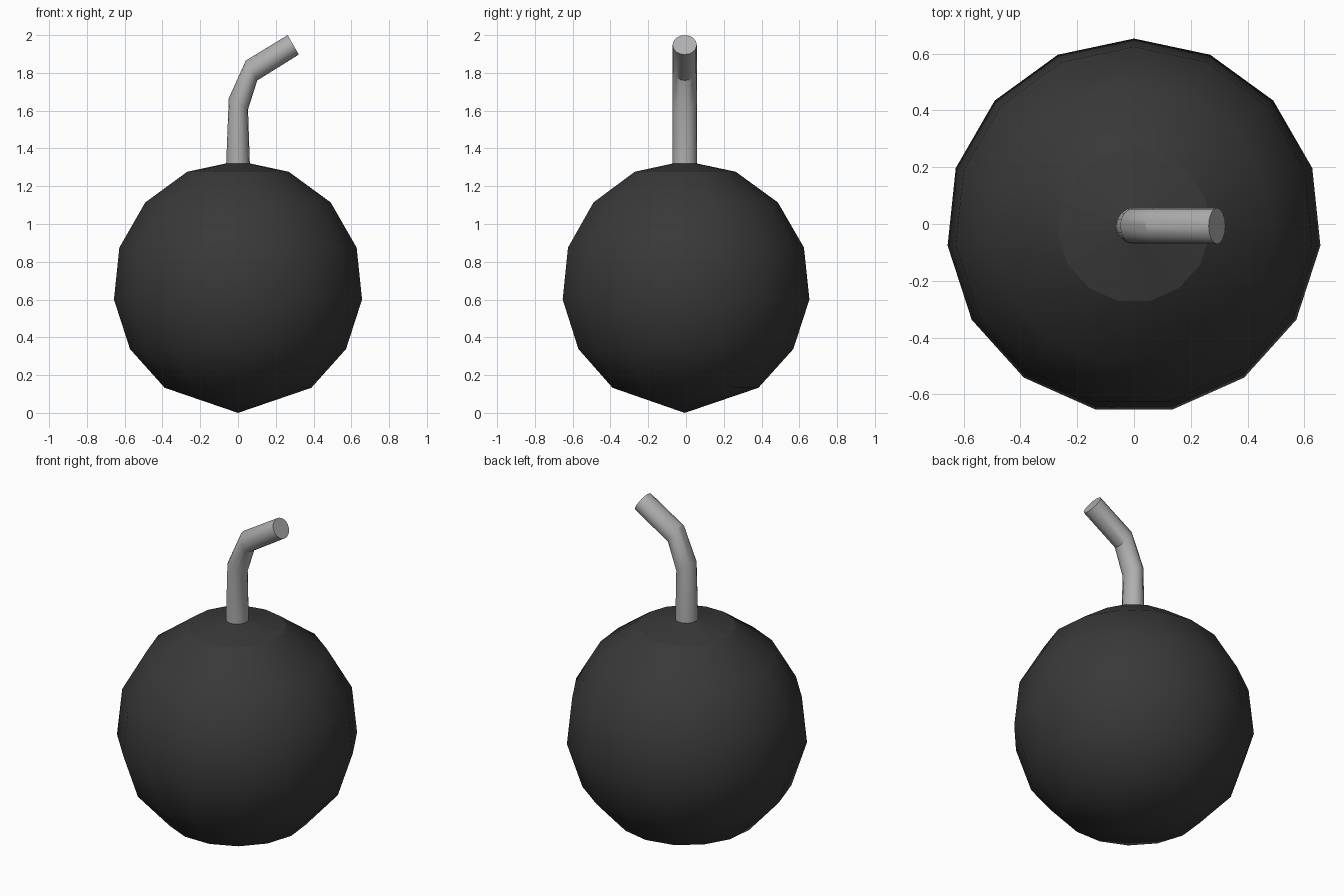
import bpy, bmesh, math

if "Cube" in bpy.data.objects:
    bpy.data.objects.remove(bpy.data.objects["Cube"])

CY = -0.007  # body centre in y


def material(name, rgb):
    m = bpy.data.materials.new(name)
    m.diffuse_color = (*rgb, 1)
    m.use_nodes = True
    m.node_tree.nodes["Principled BSDF"].inputs["Base Color"].default_value = m.diffuse_color
    return m


def finish(bm, name, mat):
    bmesh.ops.recalc_face_normals(bm, faces=bm.faces[:])
    me = bpy.data.meshes.new(name)
    bm.to_mesh(me)
    bm.free()
    me.materials.append(mat)
    ob = bpy.data.objects.new(name, me)
    bpy.context.collection.objects.link(ob)
    return ob


def bridge(bm, a, b):
    n = len(a)
    for i in range(n):
        j = (i + 1) % n
        bm.faces.new((a[i], a[j], b[j], b[i])).smooth = True


black = material("dark_iron", (0.04, 0.04, 0.04))
grey = material("fuse_grey", (0.43, 0.43, 0.43))

# Round body: 15-sided sphere whose rings step 24 degrees from the top pole
N, R, CZ = 15, 0.664, 0.67
bm = bmesh.new()
rings = []
for k in range(1, 7):
    t = math.radians(24 * k)
    r, z = R * math.sin(t), CZ + R * math.cos(t)
    rings.append([bm.verts.new((r * math.sin(math.tau * i / N),
                                CY + r * math.cos(math.tau * i / N), z))
                  for i in range(N)])
for a, b in zip(rings, rings[1:]):
    bridge(bm, a, b)
top = bm.verts.new((0, CY, CZ + R))
bottom = bm.verts.new((0, CY, 0))
for i in range(N):
    j = (i + 1) % N
    bm.faces.new((rings[0][i], rings[0][j], top))  # flat cap
    bm.faces.new((rings[-1][j], rings[-1][i], bottom)).smooth = True
finish(bm, "round_body", black)

# Bent fuse: cross-sections given by left and right edge points in x, z
sections = [((-0.064, 1.28), (0.064, 1.28)), ((-0.049, 1.665), (0.053, 1.606)),
            ((0.041, 1.865), (0.102, 1.76)), ((0.263, 2.0), (0.322, 1.897))]
S = 16
bm = bmesh.new()
rings = []
for (x0, z0), (x1, z1) in sections:
    ring = []
    for i in range(S):
        a = math.tau * i / S
        c, s = math.cos(a), math.sin(a)
        ring.append(bm.verts.new(((x0 + x1) / 2 + c * (x1 - x0) / 2,
                                  CY + 0.064 * s,
                                  (z0 + z1) / 2 + c * (z1 - z0) / 2)))
    rings.append(ring)
for a, b in zip(rings, rings[1:]):
    bridge(bm, a, b)
bm.faces.new(rings[0])
bm.faces.new(rings[-1])
fuse = finish(bm, "fuse", grey)
bpy.context.view_layer.objects.active = fuse
fuse.select_set(True)
bpy.ops.object.shade_smooth_by_angle(angle=math.radians(30))
